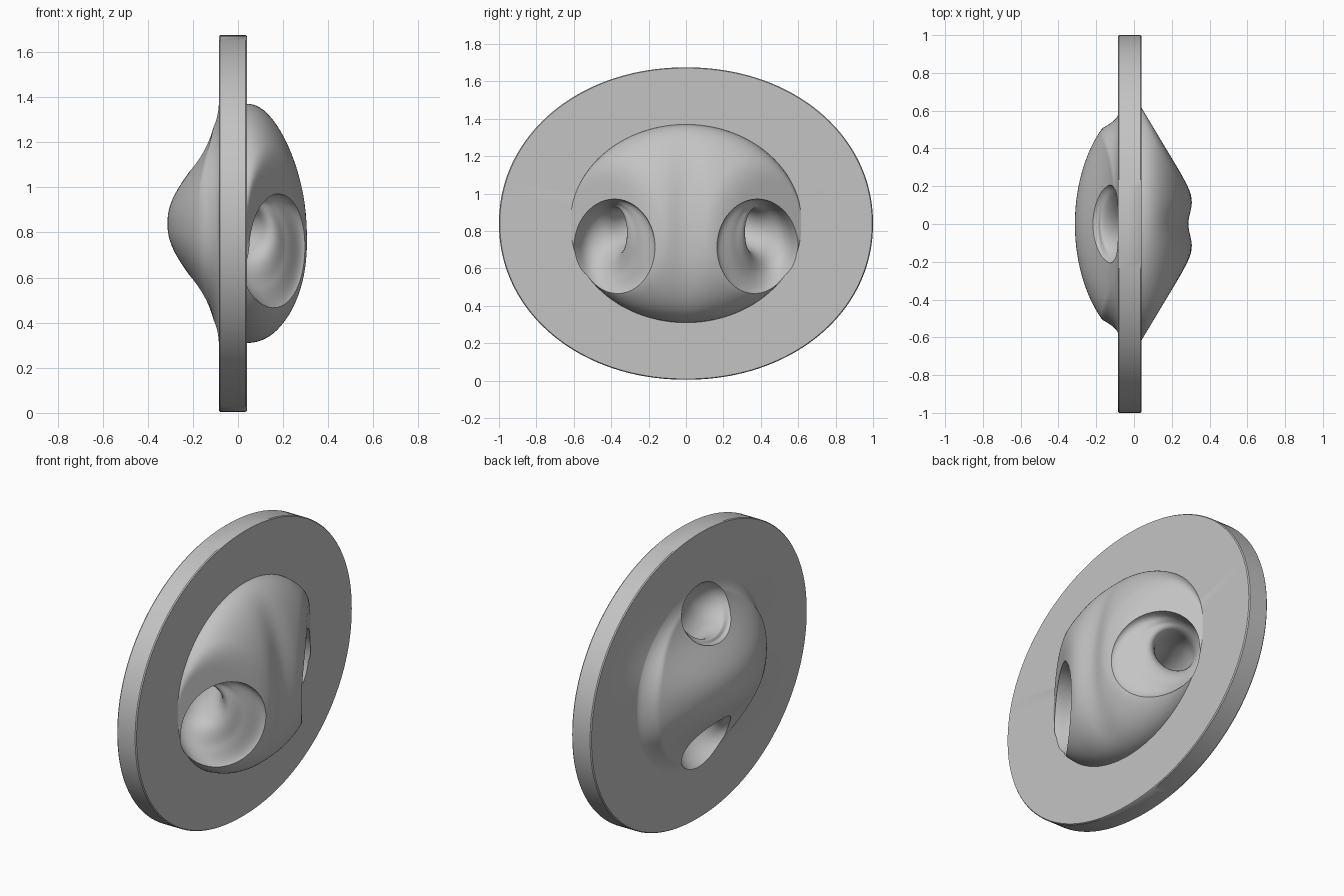
import bpy
import bmesh
import math
from mathutils import Vector

if "Cube" in bpy.data.objects:
    bpy.data.objects.remove(bpy.data.objects["Cube"], do_unlink=True)

CZ = 0.84              # height of the plate centre
FRONT, BACK = 0.04, -0.085   # plate faces along x
SEG, RINGS = 160, 44

grey = bpy.data.materials.new("plain_grey")
grey.use_nodes = True
grey.diffuse_color = (0.55, 0.55, 0.55, 1)
grey.node_tree.nodes["Principled BSDF"].inputs["Base Color"].default_value = (0.55, 0.55, 0.55, 1)


def make_object(name, bm):
    bmesh.ops.recalc_face_normals(bm, faces=bm.faces)
    mesh = bpy.data.meshes.new(name)
    bm.to_mesh(mesh)
    bm.free()
    obj = bpy.data.objects.new(name, mesh)
    bpy.context.collection.objects.link(obj)
    mesh.materials.append(grey)
    return obj


def bridge(bm, a, b):
    for i in range(len(a)):
        j = (i + 1) % len(a)
        bm.faces.new((a[i], a[j], b[j], b[i]))


def soft_min(a, b, k=0.04):
    h = max(k - abs(a - b), 0) / k
    return min(a, b) - h * h * k / 4


def snout_height(y, dz, t):
    """Wedge-sided dome with a shallow groove down the middle."""
    dome = 0.275 * math.sqrt(max(0, 1 - t * t)) * (1 - 0.25 * dz)
    wedge = 0.6 * (0.615 - abs(y))
    groove = 0.03 * math.exp(-(y / 0.09) ** 2) * max(0, 1 - t * t)
    return max(0, soft_min(dome, wedge) - groove)


def saddle_height(y, dz, t):
    """Dome that is round across and bell-shaped up and down."""
    bell = math.exp(-(abs(dz) / 0.3) ** 2.2)
    across = max(0, 1 - (y / 0.58) ** 2) ** 0.7
    return 0.228 * bell * across * min(1, (1 - t) * 8)


def ring_angles():
    return [2 * math.pi * i / SEG for i in range(SEG)]


def rim_loop(bm, x, scale=1.0):
    """Nearly elliptical plate outline."""
    loop = []
    for a in ring_angles():
        c, s = math.cos(a), math.sin(a)
        r = scale * (abs(c) ** 2.06 + abs(s) ** 2.06) ** (-1 / 2.06)
        loop.append(bm.verts.new((x, r * c, CZ + 0.835 * r * s)))
    return loop


def domed_side(bm, x, direction, half_y, half_z, height):
    """Concentric rings from the dome centre to its base; returns the base ring."""
    centre = bm.verts.new((x + direction * height(0, 0, 0), 0, CZ))
    last = None
    for k in range(1, RINGS + 1):
        t = math.sin(0.5 * math.pi * k / RINGS)
        loop = []
        for a in ring_angles():
            y, dz = half_y * t * math.cos(a), half_z * t * math.sin(a)
            loop.append(bm.verts.new((x + direction * height(y, dz, t), y, CZ + dz)))
        if last:
            bridge(bm, last, loop)
        else:
            for i in range(SEG):
                bm.faces.new((centre, loop[i], loop[(i + 1) % SEG]))
        last = loop
    return last


# Plate with a dome on each face
bm = bmesh.new()
chain = [domed_side(bm, FRONT, 1, 0.62, 0.53, snout_height),
         rim_loop(bm, FRONT, 0.995), rim_loop(bm, FRONT - 0.006),
         rim_loop(bm, BACK + 0.006), rim_loop(bm, BACK, 0.995),
         domed_side(bm, BACK, -1, 0.58, 0.53, saddle_height)]
for a, b in zip(chain, chain[1:]):
    bridge(bm, a, b)
body = make_object("domed_plate", bm)


def catmull(p, q, r, s, t):
    return 0.5 * (2 * q + (r - p) * t + (2 * p - 5 * q + 4 * r - s) * t * t
                  + (3 * q - p - 3 * r + s) * t ** 3)


def tunnel(name, half, side, mirror, stretch):
    """Loft round sections (x, offset, z, normal angle, radius) and their mirror images."""
    sections = []
    for position, normal, radius in half:
        sections.append((Vector(position), Vector(normal).normalized(), radius))
    for p, n, r in reversed(sections[:-1]):
        sections.append((mirror(p, True), -mirror(n, False), r))
    bm = bmesh.new()
    loops, steps, count = [], 8, 72
    last = len(sections) - 1
    for i in range(last):
        ids = [max(i - 1, 0), i, i + 1, min(i + 2, last)]
        for k in range(steps + (i == last - 1)):
            pos, nor, rad = (catmull(*(sections[j][c] for j in ids), k / steps) for c in range(3))
            u = nor.normalized().cross(side)
            f = 1 + (stretch - 1) * min(1, max(0, (rad - 0.09) / 0.07))
            loops.append([bm.verts.new(pos + rad * (math.cos(a) * u + f * math.sin(a) * side))
                          for a in (2 * math.pi * m / count for m in range(count))])
    for a, b in zip(loops, loops[1:]):
        bridge(bm, a, b)
    bm.faces.new(loops[0])
    bm.faces.new(loops[-1])
    cutter = make_object(name, bm)
    cutter.hide_render = True
    return cutter


# Sideways tunnel: wide mouths on the snout, passing behind the plate
side_half = [((0.30, 0.455, 0.69), (0.86, 0.51, 0), 0.27),
             ((0.17, 0.38, 0.71), (0.86, 0.51, 0), 0.25),
             ((0.08, 0.39, 0.75), (0.70, 0.70, 0), 0.19),
             ((0.02, 0.36, 0.80), (0.40, 0.90, 0), 0.12),
             ((-0.07, 0.22, 0.84), (0.50, 0.85, 0), 0.10),
             ((-0.15, 0, 0.84), (0, 1, 0), 0.09)]
# Upright tunnel: mouths above and below the rear dome, passing in front
upright_half = [((-0.28, 0, 1.27), (-0.94, 0, 0.35), 0.185),
                ((-0.145, 0, 1.22), (-0.94, 0, 0.35), 0.165),
                ((-0.08, 0, 1.19), (-0.75, 0, 0.66), 0.135),
                ((-0.01, 0, 1.11), (-0.60, 0, 0.80), 0.105),
                ((0.08, 0, 0.98), (-0.50, 0, 0.87), 0.09),
                ((0.13, 0, CZ), (0, 0, 1), 0.09)]

cutters = [
    tunnel("side_tunnel_cutter", side_half, Vector((0, 0, 1)),
           lambda v, place: Vector((v.x, -v.y, v.z)), 1.04),
    tunnel("upright_tunnel_cutter", upright_half, Vector((0, 1, 0)),
           lambda v, place: Vector((v.x, v.y, (2 * CZ if place else 0) - v.z)), 1.3)]

# Cut the tunnels and shade
bpy.ops.object.select_all(action="DESELECT")
body.select_set(True)
bpy.context.view_layer.objects.active = body
for cutter in cutters:
    mod = body.modifiers.new(cutter.name, "BOOLEAN")
    mod.operation = "DIFFERENCE"
    mod.solver = "EXACT"
    mod.object = cutter
    bpy.ops.object.modifier_apply(modifier=mod.name)
    bpy.data.objects.remove(cutter, do_unlink=True)
bpy.ops.object.shade_smooth_by_angle(angle=math.radians(35))
